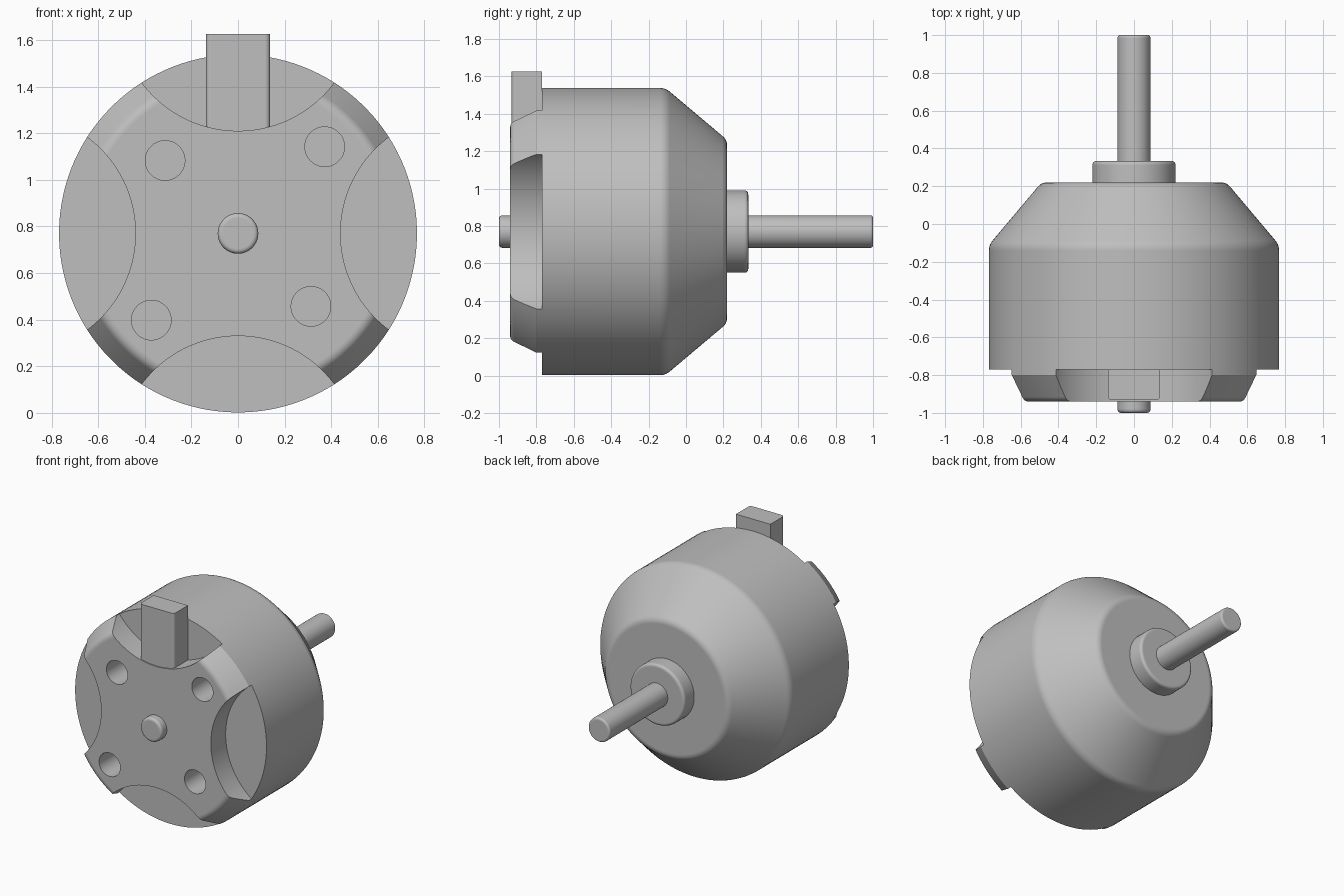
import bpy, bmesh, math
from mathutils import Vector, Matrix

if "Cube" in bpy.data.objects:
    bpy.data.objects.remove(bpy.data.objects["Cube"])

AXIS_Z = 0.77
STEPS = 128

grey = bpy.data.materials.new("metal grey")
grey.use_nodes = True
colour = (0.52, 0.52, 0.52, 1)
grey.diffuse_color = colour
grey.node_tree.nodes["Principled BSDF"].inputs["Base Color"].default_value = colour


def make_object(name, bm):
    bmesh.ops.recalc_face_normals(bm, faces=bm.faces[:])
    mesh = bpy.data.meshes.new(name)
    bm.to_mesh(mesh)
    bm.free()
    mesh.materials.append(grey)
    ob = bpy.data.objects.new(name, mesh)
    bpy.context.collection.objects.link(ob)
    return ob


def rounded(profile):
    """Replace each (y, radius, fillet) corner by a short curve."""
    out = []
    for i, (y, r, f) in enumerate(profile):
        p = Vector((y, r))
        if not f:
            out.append(p)
            continue
        # the ends of the profile run straight in to the axis
        before = Vector(profile[i - 1][:2]) if i else Vector((y, 0))
        after = Vector(profile[i + 1][:2]) if i + 1 < len(profile) else Vector((y, 0))
        a = p + (before - p).normalized() * f
        b = p + (after - p).normalized() * f
        for k in range(6):
            t = k / 5
            out.append(a * (1 - t) ** 2 + p * 2 * t * (1 - t) + b * t * t)
    return out


def lathe(name, profile, x=0, z=0):
    """Turned solid around an axis along y."""
    bm = bmesh.new()
    rings = []
    for y, r in rounded(profile):
        ring = []
        for k in range(STEPS):
            a = math.tau * (k + 0.5) / STEPS
            ring.append(bm.verts.new((x + r * math.cos(a), y, AXIS_Z + z + r * math.sin(a))))
        rings.append(ring)
    for lo, hi in zip(rings, rings[1:]):
        for k in range(STEPS):
            n = (k + 1) % STEPS
            bm.faces.new((lo[k], lo[n], hi[n], hi[k]))
    bm.faces.new(rings[0])
    bm.faces.new(rings[-1])
    return make_object(name, bm)


def smooth(ob):
    bpy.ops.object.select_all(action='DESELECT')
    ob.select_set(True)
    bpy.context.view_layer.objects.active = ob
    bpy.ops.object.shade_smooth_by_angle(angle=math.radians(25))
    ob.modifiers.new("face weighted normals", 'WEIGHTED_NORMAL').keep_sharp = True


# Housing: chamfered front, straight wall, tapered back
housing = lathe("motor_housing", [
    (-0.94, 0.68, 0.03), (-0.80, 0.768, 0), (-0.11, 0.768, 0.03), (0.22, 0.49, 0.03)])

# Four round scoops in the front rim and four screw holes
cutters = []
for dx, dz in ((1, 0), (-1, 0), (0, 1), (0, -1)):
    cutters.append(lathe("scoop_cutter", [(-1.2, 0.515, 0), (-0.77, 0.515, 0)],
                         dx * 0.955, dz * 0.955))
for x, z in ((0.372, 0.372), (-0.372, -0.372), (0.313, -0.313), (-0.313, 0.313)):
    cutters.append(lathe("screw_hole_cutter", [(-1.2, 0.085, 0), (-0.70, 0.085, 0)], x, z))
bpy.context.view_layer.objects.active = housing
for cutter in cutters:
    mod = housing.modifiers.new("cut", 'BOOLEAN')
    mod.operation = 'DIFFERENCE'
    mod.solver = 'EXACT'
    mod.object = cutter
    bpy.ops.object.modifier_apply(modifier=mod.name)
    bpy.data.objects.remove(cutter)
smooth(housing)

# Shafts and rear collar
smooth(lathe("front_shaft_end", [(-1.0, 0.087, 0.022), (-0.90, 0.087, 0)]))
smooth(lathe("rear_collar", [(0.20, 0.22, 0), (0.333, 0.22, 0.022)]))
smooth(lathe("rear_shaft", [(0.30, 0.087, 0), (1.0, 0.087, 0.016)]))

# Wire outlet block standing in the upper scoop
low, high = Vector((-0.138, -0.932, 1.20)), Vector((0.138, -0.77, 1.625))
bm = bmesh.new()
bmesh.ops.create_cube(bm, size=1, matrix=Matrix.Translation((low + high) / 2)
                      @ Matrix.Diagonal((*(high - low), 1)))
front_edges = [e for e in bm.edges if all(v.co.y < -0.9 for v in e.verts)
               and abs(e.verts[0].co.z - e.verts[1].co.z) > 0.1]
bmesh.ops.bevel(bm, geom=front_edges, offset=0.022, segments=5, profile=0.5, affect='EDGES')
smooth(make_object("wire_outlet", bm))
